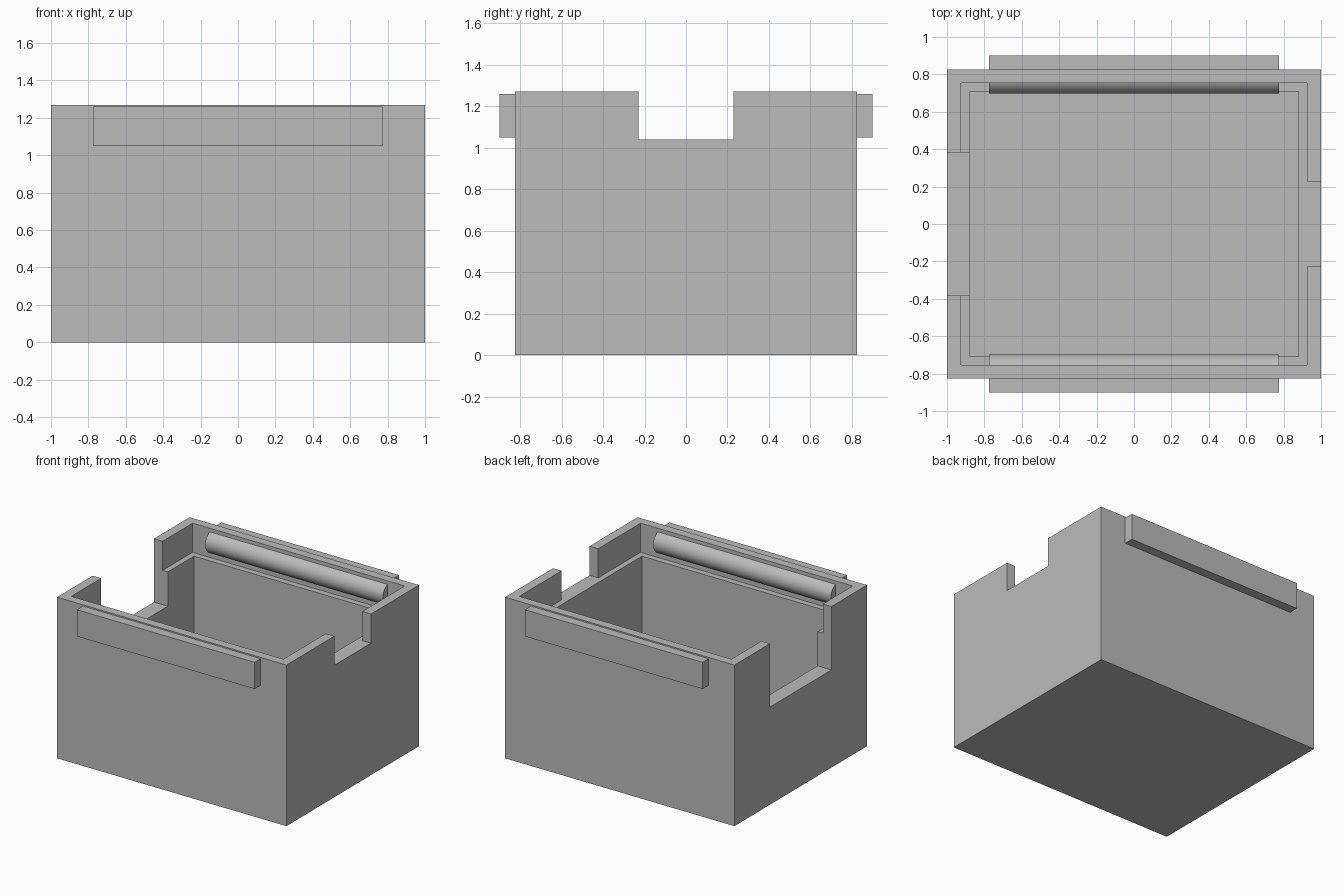
import bpy
import bmesh
import math

# Remove only the default cube
default = bpy.data.objects.get("Cube")
if default:
    bpy.data.objects.remove(default, do_unlink=True)

# Single plain grey
grey = bpy.data.materials.new("plain_grey")
grey.use_nodes = True
colour = (0.5, 0.5, 0.5, 1.0)
grey.diffuse_color = colour
grey.node_tree.nodes["Principled BSDF"].inputs["Base Color"].default_value = colour

HEIGHT = 1.27
LEDGE = 1.04      # height of the inner step
FLOOR = 0.12      # thickness of the bottom
WALL_Y = 0.755    # inner face of the thin upper wall
ABOVE = 1.5       # cutters end clear of the rim


def prism(name, outline, depth):
    """Closed outline of 3D points, extruded along the depth vector."""
    bm = bmesh.new()
    face = bm.faces.new([bm.verts.new(p) for p in outline])
    moved = bmesh.ops.extrude_face_region(bm, geom=[face])["geom"]
    bmesh.ops.translate(bm, vec=depth,
                        verts=[v for v in moved if isinstance(v, bmesh.types.BMVert)])
    bmesh.ops.recalc_face_normals(bm, faces=bm.faces)
    mesh = bpy.data.meshes.new(name)
    bm.to_mesh(mesh)
    bm.free()
    mesh.materials.append(grey)
    obj = bpy.data.objects.new(name, mesh)
    bpy.context.collection.objects.link(obj)
    return obj


def box(name, x0, x1, y0, y1, z0, z1):
    return prism(name, [(x0, y0, z0), (x1, y0, z0), (x1, y1, z0), (x0, y1, z0)],
                 (0, 0, z1 - z0))


def cut(target, cutter):
    cutter.hide_render = True
    mod = target.modifiers.new("cut", 'BOOLEAN')
    mod.operation = 'DIFFERENCE'
    mod.solver = 'EXACT'
    mod.object = cutter
    bpy.context.view_layer.objects.active = target
    bpy.ops.object.modifier_apply(modifier=mod.name)
    bpy.data.objects.remove(cutter, do_unlink=True)


# Open box
body = box("box_body", -1, 1, -0.825, 0.825, 0, HEIGHT)

# Upper recess, whose outline runs out through the shallow left notch
ix, ny = 0.925, 0.228
recess = [(-ix, -WALL_Y), (ix, -WALL_Y), (ix, -ny), (1.1, -ny),
          (1.1, ny), (ix, ny), (ix, WALL_Y), (-ix, WALL_Y)]
cut(body, prism("recess_cutter", [(x, y, LEDGE) for x, y in recess],
                (0, 0, ABOVE - LEDGE)))

# Main cavity and the deep, wide notch in the right wall
cut(body, box("cavity_cutter", -0.88, 0.88, -0.708, 0.708, FLOOR, ABOVE))
cut(body, box("deep_notch_cutter", -1.1, -0.8, -0.383, 0.383, 0.77, ABOVE))

# Outer grip rails and rounded inner ribs, front and back
HALF = 0.775
rib_z, rib_half, rib_depth = 1.16, 0.082, 0.057
radius = (rib_half ** 2 + rib_depth ** 2) / (2 * rib_depth)
sweep = math.asin(rib_half / radius)
steps = 24
for side, label in ((-1, "front"), (1, "back")):
    y0, y1 = sorted((side * 0.825, side * 0.9))
    box(label + "_grip_rail", -HALF, HALF, y0, y1, 1.05, 1.26)

    centre = WALL_Y - rib_depth + radius
    angles = [sweep * (2 * i / steps - 1) for i in range(steps + 1)]
    arc = [(-HALF, side * (centre - radius * math.cos(a)),
            rib_z + radius * math.sin(a)) for a in angles]
    rib = prism(label + "_inner_rib", arc, (2 * HALF, 0, 0))
    bpy.ops.object.select_all(action='DESELECT')
    rib.select_set(True)
    bpy.context.view_layer.objects.active = rib
    bpy.ops.object.shade_smooth_by_angle(angle=math.radians(30))
